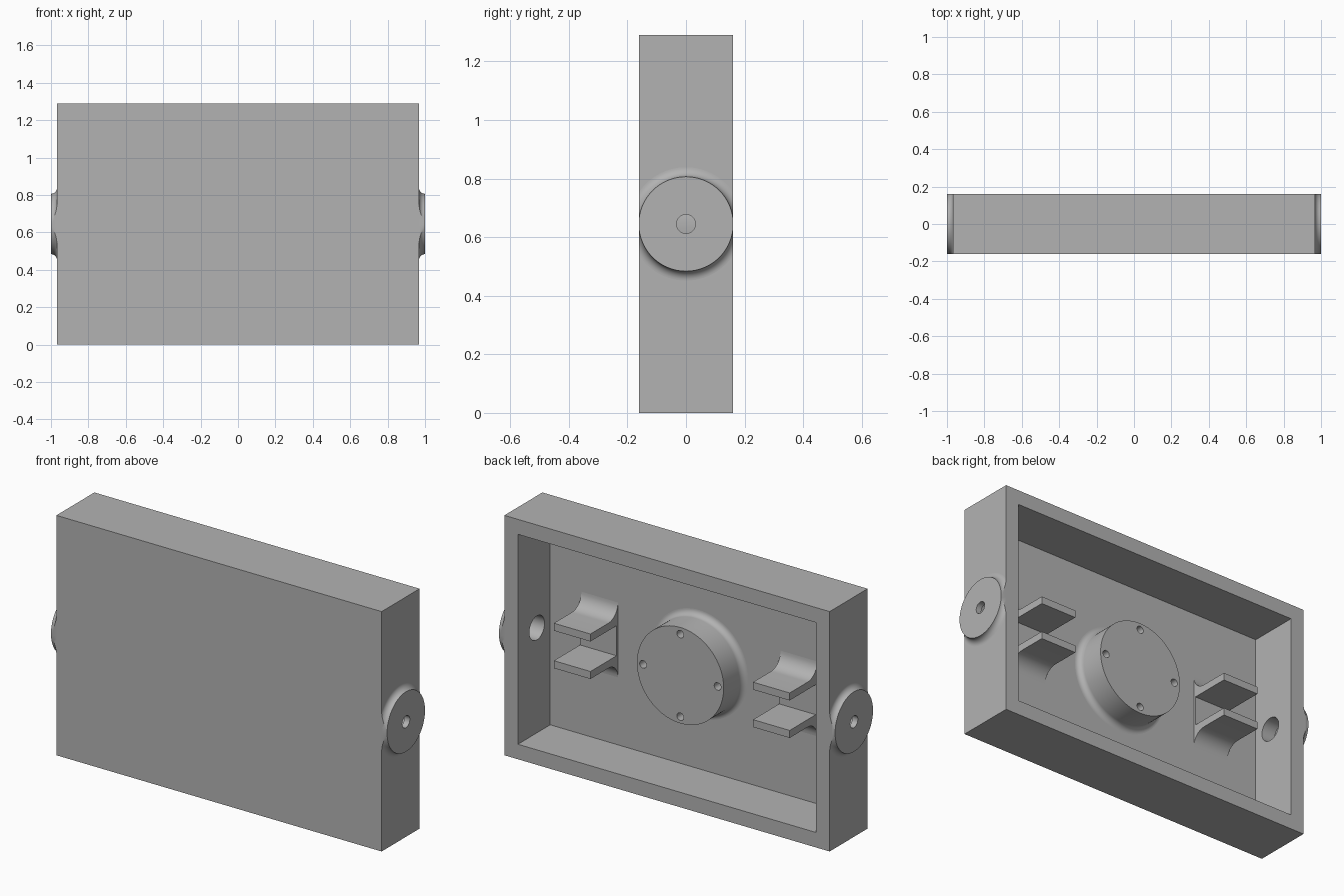
import bpy, bmesh, math
from mathutils import Matrix, Vector

if "Cube" in bpy.data.objects:
    bpy.data.objects.remove(bpy.data.objects["Cube"], do_unlink=True)

U = 2 / 24.8                        # design unit: one wall thickness
HX, HY, H = 12 * U, 2 * U, 16 * U   # half width, half depth, height
MID = H / 2
FLOOR = -HY + 0.6 * U               # inner face of the front panel

grey = bpy.data.materials.new("plain grey")
grey.use_nodes = True
COLOUR = (0.45, 0.45, 0.45, 1)
grey.diffuse_color = COLOUR
grey.node_tree.nodes["Principled BSDF"].inputs["Base Color"].default_value = COLOUR


def finish(name, bm):
    bmesh.ops.recalc_face_normals(bm, faces=bm.faces)
    mesh = bpy.data.meshes.new(name)
    bm.to_mesh(mesh)
    bm.free()
    mesh.materials.append(grey)
    obj = bpy.data.objects.new(name, mesh)
    bpy.context.collection.objects.link(obj)
    return obj


def box(name, centre, size):
    bm = bmesh.new()
    bmesh.ops.create_cube(bm, size=1, matrix=Matrix.Translation(centre) @ Matrix.Diagonal((*size, 1)))
    return finish(name, bm)


def rod(name, centre, axis, radius, length):
    bm = bmesh.new()
    turn = Vector(axis).to_track_quat("Z", "Y").to_matrix().to_4x4()
    bmesh.ops.create_cone(bm, cap_ends=True, segments=48, radius1=radius, radius2=radius,
                          depth=length, matrix=Matrix.Translation(centre) @ turn)
    return finish(name, bm)


def lathe(name, profile, origin, axis, closed):
    """Spin (radius, height) points around an axis."""
    bm = bmesh.new()
    verts = [bm.verts.new((r, 0, h)) for r, h in profile]
    edges = [bm.edges.new(p) for p in zip(verts, verts[1:])]
    if closed:
        edges.append(bm.edges.new((verts[-1], verts[0])))
    bmesh.ops.spin(bm, geom=verts + edges, cent=(0, 0, 0), axis=(0, 0, 1),
                   angle=math.tau, steps=96)
    bmesh.ops.remove_doubles(bm, verts=bm.verts, dist=1e-5)
    turn = Vector(axis).to_track_quat("Z", "Y").to_matrix().to_4x4()
    bm.transform(Matrix.Translation(origin) @ turn)
    return finish(name, bm)


def prism(name, outline, x0, x1):
    """Extrude a (y, z) outline along x."""
    bm = bmesh.new()
    face = bm.faces.new([bm.verts.new((x0, y, z)) for y, z in outline])
    ext = bmesh.ops.extrude_face_region(bm, geom=[face])["geom"]
    bmesh.ops.translate(bm, vec=(x1 - x0, 0, 0),
                        verts=[v for v in ext if isinstance(v, bmesh.types.BMVert)])
    return finish(name, bm)


def combine(obj, cutters, operation="DIFFERENCE"):
    bpy.context.view_layer.objects.active = obj
    for cutter in cutters:
        mod = obj.modifiers.new("cut", "BOOLEAN")
        mod.operation, mod.solver, mod.object = operation, "EXACT", cutter
        bpy.ops.object.modifier_apply(modifier=mod.name)
        bpy.data.objects.remove(cutter, do_unlink=True)


def cove(a, b, radius, steps=10):
    """Concave quarter arc from (a + radius, b) to (a, b + radius)."""
    angles = [math.pi / 2 * i / steps for i in range(steps + 1)]
    return [(a + radius * (1 - math.sin(t)), b + radius * (1 - math.cos(t))) for t in angles]


parts = []

# Open-backed tray with a counterbore in each side wall
tray = box("tray", (0, 0, MID), (2 * HX, 2 * HY, H))
cavity = box("cavity_cutter", (0, FLOOR + HY, MID), (2 * (HX - U), 2 * HY, H - 2 * U))
bores = [rod("bore_cutter", (s * (HX - U / 2), 0, MID), (1, 0, 0), 0.8 * U, 1.2 * U)
         for s in (-1, 1)]
combine(tray, [cavity] + bores)
parts.append(tray)

# Filleted pivot bosses on both sides, trimmed flush with front and back
OUT = 0.4 * U
boss_profile = [(0.4 * U, 0), (0.4 * U, OUT), (2 * U, OUT)] + cove(2 * U, 0, OUT)[::-1][1:]
for side, s in (("left", 1), ("right", -1)):
    boss = lathe(side + "_pivot_boss", boss_profile, (s * HX, 0, MID), (s, 0, 0), True)
    combine(boss, [box("trim", (s * HX, 0, MID), (U * 4, 2 * HY, U * 8))], "INTERSECT")
    parts.append(boss)

# Round mount in the middle of the tray with four screw holes
R, TALL = 3.2 * U, 2 * U
mount_profile = ([(0, -0.02), (R + OUT, -0.02)] + cove(R, 0, OUT) + [(R, TALL), (0, TALL)])
mount = lathe("round_mount", mount_profile, (0, FLOOR, MID), (0, 1, 0), False)
holes = []
for k in range(4):
    a = k * math.pi / 2
    spot = (2.75 * U * math.cos(a), FLOOR + TALL, MID + 2.75 * U * math.sin(a))
    holes.append(rod("hole_cutter", spot, (0, 1, 0), 0.25 * U, 2 * U))
combine(mount, holes)
parts.append(mount)

# Paired shelf brackets with coved outer roots
TIP, PAD = FLOOR + 2.9 * U, FLOOR + 0.15 * U
half = [(PAD, U), (TIP, U), (TIP, 1.5 * U)] + cove(FLOOR, 1.5 * U, U) + [(FLOOR - 0.02, 2.5 * U)]
outline = [(y, MID + z) for y, z in half] + [(y, MID - z) for y, z in reversed(half)]
for side, s in (("left", 1), ("right", -1)):
    parts.append(prism(side + "_bracket", outline, s * 6 * U, s * 8.7 * U))

# Smooth the curves, keep the edges crisp
bpy.ops.object.select_all(action="DESELECT")
for part in parts:
    part.select_set(True)
bpy.context.view_layer.objects.active = parts[0]
bpy.ops.object.shade_smooth_by_angle(angle=math.radians(30))
